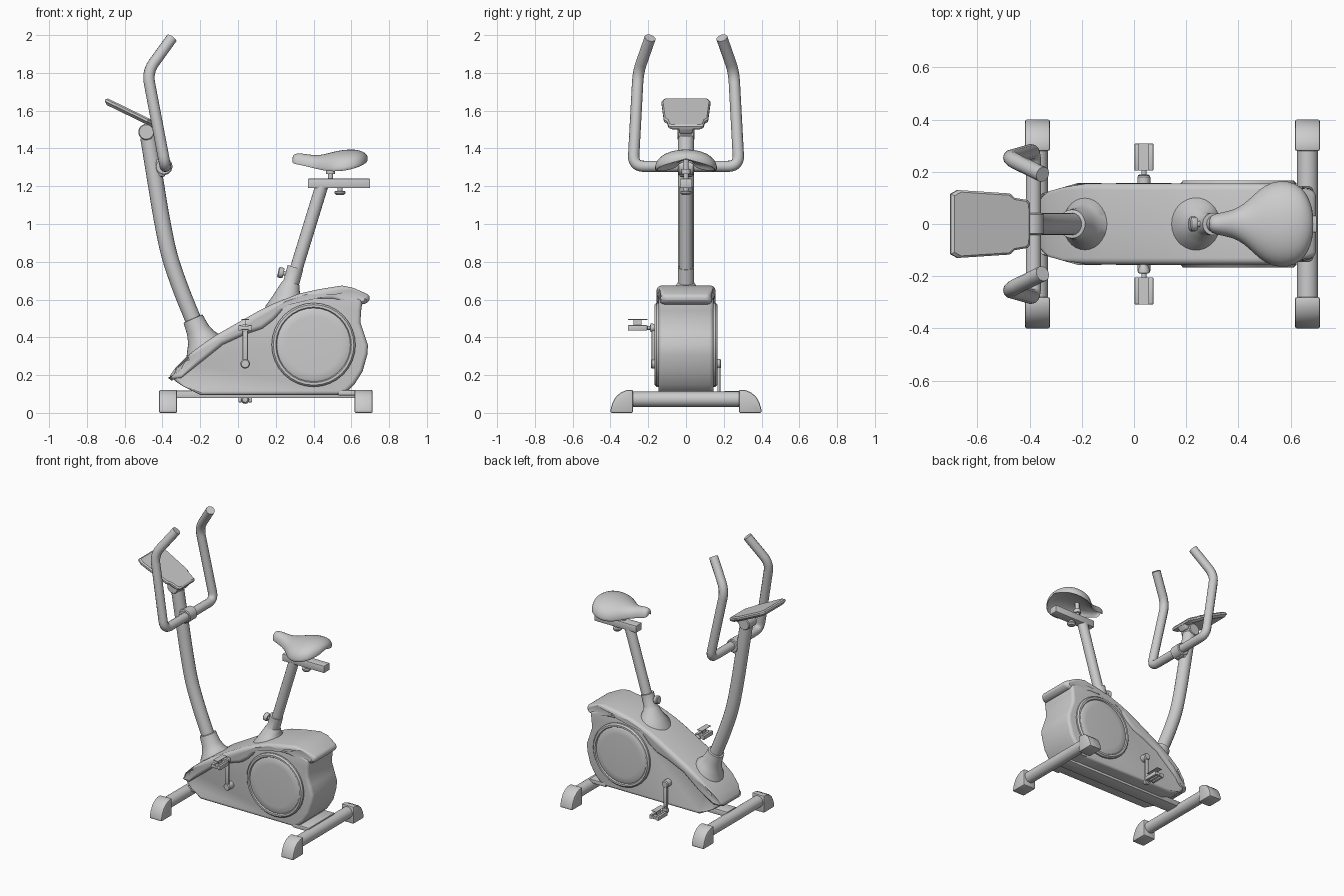
import bpy, bmesh, math
from mathutils import Vector as V

if "Cube" in bpy.data.objects:
    bpy.data.objects.remove(bpy.data.objects["Cube"])


def finish(name, verts, faces, bevel=0, seg=3, smooth=35, subsurf=0):
    me = bpy.data.meshes.new(name)
    bm = bmesh.new()
    vs = [bm.verts.new(v) for v in verts]
    for f in faces:
        bm.faces.new([vs[i] for i in f])
    bmesh.ops.recalc_face_normals(bm, faces=bm.faces)
    bm.to_mesh(me)
    bm.free()
    ob = bpy.data.objects.new(name, me)
    bpy.context.collection.objects.link(ob)
    if bevel:
        m = ob.modifiers.new("bevel", 'BEVEL')
        m.width, m.segments = bevel, seg
        m.limit_method, m.angle_limit = 'ANGLE', math.radians(50)
        m.use_clamp_overlap = False
    if subsurf:
        m = ob.modifiers.new("subsurf", 'SUBSURF')
        m.levels = m.render_levels = subsurf
    bpy.ops.object.select_all(action='DESELECT')
    ob.select_set(True)
    bpy.context.view_layer.objects.active = ob
    bpy.ops.object.convert(target='MESH')
    bpy.ops.object.shade_smooth_by_angle(angle=math.radians(smooth))
    return ob


def skin(name, rings, **kw):
    """Join equal-length rings with quads and cap both ends."""
    n = len(rings[0])
    faces = [(k*n+i, k*n+(i+1) % n, (k+1)*n+(i+1) % n, (k+1)*n+i)
             for k in range(len(rings)-1) for i in range(n)]
    faces += [tuple(range(n)), tuple(range((len(rings)-1)*n, len(rings)*n))]
    return finish(name, [v for r in rings for v in r], faces, **kw)


def circle(c, axis, r, n):
    c, axis = V(c), V(axis).normalized()
    y = V((0, 1, 0))
    u = V((1, 0, 0)) if abs(axis.y) > 0.95 else y.cross(axis).normalized()
    w = axis.cross(u)
    return [c + r*(math.cos(2*math.pi*i/n)*u + math.sin(2*math.pi*i/n)*w) for i in range(n)]


def lathe(name, base, axis, prof, n=24, **kw):
    """Turned part: prof is (distance along axis, radius)."""
    base, axis = V(base), V(axis).normalized()
    return skin(name, [circle(base + axis*h, axis, r, n) for h, r in prof], **kw)


def tube(name, pts, r, fillet=0.05, n=16):
    """Pipe along a path with rounded corners."""
    pts = [V(p) for p in pts]
    path = [pts[0]]
    for a, b, c in zip(pts, pts[1:], pts[2:]):
        p, q = b + (a-b).normalized()*fillet, b + (c-b).normalized()*fillet
        path += [(1-t)**2*p + 2*t*(1-t)*b + t*t*q for t in [i/6 for i in range(7)]]
    path.append(pts[-1])
    cu = bpy.data.curves.new(name, 'CURVE')
    cu.dimensions = '3D'
    sp = cu.splines.new('POLY')
    sp.points.add(len(path)-1)
    for s, p in zip(sp.points, path):
        s.co = (*p, 1)
    cu.bevel_depth, cu.bevel_resolution, cu.use_fill_caps = r, n//4, True
    ob = bpy.data.objects.new(name, cu)
    bpy.context.collection.objects.link(ob)
    bpy.ops.object.select_all(action='DESELECT')
    ob.select_set(True)
    bpy.context.view_layer.objects.active = ob
    bpy.ops.object.convert(target='MESH')
    bpy.ops.object.shade_smooth_by_angle(angle=math.radians(40))


def box(name, lo, hi, bevel=0.005):
    (a, b, c), (d, e, f) = lo, hi
    return skin(name, [[(a, b, z), (d, b, z), (d, e, z), (a, e, z)] for z in (c, f)], bevel=bevel, seg=2)


def prism(name, pts, hw, **kw):
    """Side profile (x, z[, half width]) extruded across y."""
    return skin(name, [[(p[0], s*(p[2] if len(p) > 2 else hw), p[1]) for p in pts]
                       for s in (-1, 1)], **kw)


# Feet with rounded end caps
cap = [(.28, 0), (.28, .122), (.315, .12), (.345, .108), (.372, .085), (.39, .05), (.4, .015), (.4, 0)]
for name, x in (("front_foot", -.37), ("rear_foot", .665)):
    lathe(name + "_tube", (x, -.3, .072), (0, 1, 0), [(0, .04), (.6, .04)])
    for s in (-1, 1):
        skin(f"{name}_cap_{s}", [[(x+d, s*y, z) for y, z in cap] for d in (-.048, .048)], bevel=.008, seg=2)

# Base beam and mounting plate
box("base_beam", (-.36, -.05, .078), (.65, .05, .118))
box("rear_mount_plate", (.53, -.145, .092), (.66, .145, .12))

# Housing: lower body and upper shell
prism("housing_body", [(-.35, .18, .1), (-.28, .27), (-.12, .39), (.035, .48), (.19, .56), (.325, .61), (.55, .64),
      (.66, .60), (.652, .54), (.648, .48), (.668, .42), (.688, .36), (.685, .31), (.66, .22), (.616, .15),
      (.58, .115), (.537, .095), (-.2, .095), (-.29, .14, .13)], .146, bevel=.022, seg=4)
prism("housing_shell", [(-.37, .185, .1), (-.33, .24, .14), (-.27, .30), (-.2, .355), (-.12, .41), (.035, .498),
      (.11, .54), (.19, .58), (.325, .632), (.43, .655), (.55, .674), (.61, .662), (.706, .62, .125),
      (.685, .575, .13), (.62, .575), (.5, .60), (.36, .60), (.26, .565), (.19, .49), (.13, .445), (.04, .415),
      (-.08, .36), (-.2, .265), (-.3, .185, .14), (-.35, .17, .1)], .156, bevel=.026, seg=4)

for s in (-1, 1):
    # Round side covers
    lathe(f"flywheel_cover_{s}", (.4, 0, .36), (0, s, 0),
          [(.1, .222), (.156, .222), (.166, .213), (.166, .2), (.158, .195), (.163, .185), (.165, .15)], n=32)
    # Crank and pedal: one up, one down
    z = .26 - s*.19
    lathe(f"crank_hub_{s}", (.038, 0, .26), (0, s, 0), [(.12, .025), (.18, .025), (.186, .02)])
    box(f"crank_arm_{s}", (.024, min(s*.166, s*.182), min(z, .26)), (.052, max(s*.166, s*.182), max(z, .26)))
    lathe(f"pedal_axle_{s}", (.038, 0, z), (0, s, 0), [(.155, .014), (.175, .022), (.188, .022), (.19, .01), (.305, .01)], n=12)
    ya, yb = sorted((s*.205, s*.308))
    for x in (.002, .056):
        box(f"pedal_tread_{s}_{x}", (x, ya, z-.014), (x+.018, yb, z+.014), .003)
    for y in (s*.21, s*.302):
        box(f"pedal_end_{s}_{y}", (.002, y-.005, z-.01), (.074, y+.005, z+.01), .002)
    box(f"pedal_plate_{s}", (.01, ya, z-.004), (.066, yb, z+.004), .001)
    box(f"pedal_strap_{s}", (.018, ya, z+.043), (.058, yb, z+.046), 0)
    box(f"pedal_strap_web_{s}", (.036, ya+.03, z), (.04, yb-.03, z+.044), 0)

# Front boot and curved upright
skin("front_boot", [circle(c, a, r, 28) for c, a, r in (
    ((-.185, 0, .345), (-.55, 0, .83), .105), ((-.187, 0, .368), (-.52, 0, .85), .098),
    ((-.197, 0, .40), (-.48, 0, .88), .076), ((-.213, 0, .44), (-.42, 0, .9), .062),
    ((-.238, 0, .498), (-.4, 0, .92), .055), ((-.238, 0, .5), (-.4, 0, .92), .05))])
tube("upright_post", [(-.19, 0, .38), (-.3, 0, .645), (-.365, 0, .83), (-.405, 0, 1.03), (-.475, 0, 1.46)], .043, .09, 24)

# Rear boot, seat post and adjusting knob
ax = V((.15, 0, .49)).normalized()
skin("rear_boot", [circle(c, a, r, 28) for c, a, r in (
    ((.235, 0, .585), (-.42, 0, .9), .105), ((.237, 0, .605), (-.38, 0, .92), .098),
    ((.255, 0, .635), (-.2, 0, .98), .072), ((.276, 0, .68), (.12, 0, .98), .05),
    ((.282, 0, .69), ax, .043), ((.304, 0, .77), ax, .043), ((.304, 0, .77), ax, .036))])
tube("seat_post", [(.28, 0, .67), (.443, 0, 1.20)], .034, n=24)
lathe("post_knob", (.295, 0, .728), (-.96, 0, .2), [(0, .012), (.055, .012), (.055, .024), (.062, .028), (.08, .028), (.085, .022)], n=16)

# Seat slide with knob and stem
box("seat_slide", (.37, -.032, 1.19), (.70, .032, 1.24), .004)
lathe("slide_knob", (.54, 0, 1.195), (0, 0, -1), [(0, .014), (.02, .014), (.022, .03), (.032, .03), (.042, .02)], n=16)
lathe("seat_stem", (.49, 0, 1.235), (0, 0, 1), [(0, .014), (.03, .014), (.03, .024), (.055, .024), (.055, .014), (.125, .014)], n=16)

# Saddle: arched sections along x (x, half width, top, edge), hollow below
sections = [(.288, .018, 1.352, 1.325), (.295, .036, 1.372, 1.318), (.33, .044, 1.376, 1.312), (.38, .054, 1.367, 1.30),
            (.42, .076, 1.364, 1.29), (.46, .115, 1.37, 1.281), (.50, .152, 1.382, 1.277), (.56, .173, 1.395, 1.279),
            (.62, .160, 1.396, 1.294), (.655, .13, 1.387, 1.308), (.676, .085, 1.374, 1.322), (.687, .045, 1.358, 1.332)]
rings = []
for x, hw, top, low in sections:
    arc = [math.pi*t/12 for t in range(13)]
    ring = [(x, hw*math.cos(a), low + (top-low)*math.sin(a)**.8) for a in arc]
    ring += [(x, -hw*.9*math.cos(a), low + (top-low)*.62*math.sin(a)) for a in arc]
    rings.append(ring)
skin("saddle", rings, subsurf=1, smooth=60)

# Handlebars and clamp
tube("handlebar", [(-.35, -.19, 1.985), (-.48, -.253, 1.805), (-.385, -.28, 1.305), (-.385, .28, 1.305),
                   (-.48, .253, 1.805), (-.35, .19, 1.985)], .03, .06)
lathe("handlebar_clamp", (-.393, -.042, 1.305), (0, 1, 0), [(0, .04), (.005, .046), (.079, .046), (.084, .04)])
box("clamp_block", (-.45, -.035, 1.25), (-.385, .035, 1.345), .01)

# Console: pivot head and tilted display slab
lathe("console_pivot", (-.485, -.046, 1.487), (0, 1, 0), [(0, .038), (.005, .043), (.087, .043), (.092, .038)])
o, d, up = V((-.708, 0, 1.645)), V((.9, 0, -.437)).normalized(), V((.437, 0, .9)).normalized()
half = [(0, .115), (.03, .13), (.25, .117), (.27, .1), (.325, .092), (.335, .08)]
outline = half + [(u, -w) for u, w in reversed(half)]
skin("console", [[o + d*(.165+(u-.165)*k) + V((0, w*k, 0)) + up*h for u, w in outline]
                 for h, k in ((-.008, .88), (.006, 1), (.018, 1), (.026, .94))], smooth=25)
skin("console_neck", [[V((-.46, 0, 1.49)) + d*u*k + V((0, w*k, 0)) + up*h for u, w in
                       ((-.05, -.04), (.045, -.04), (.045, .04), (-.05, .04))] for h, k in ((0, .8), (.05, 1))], bevel=.006)
